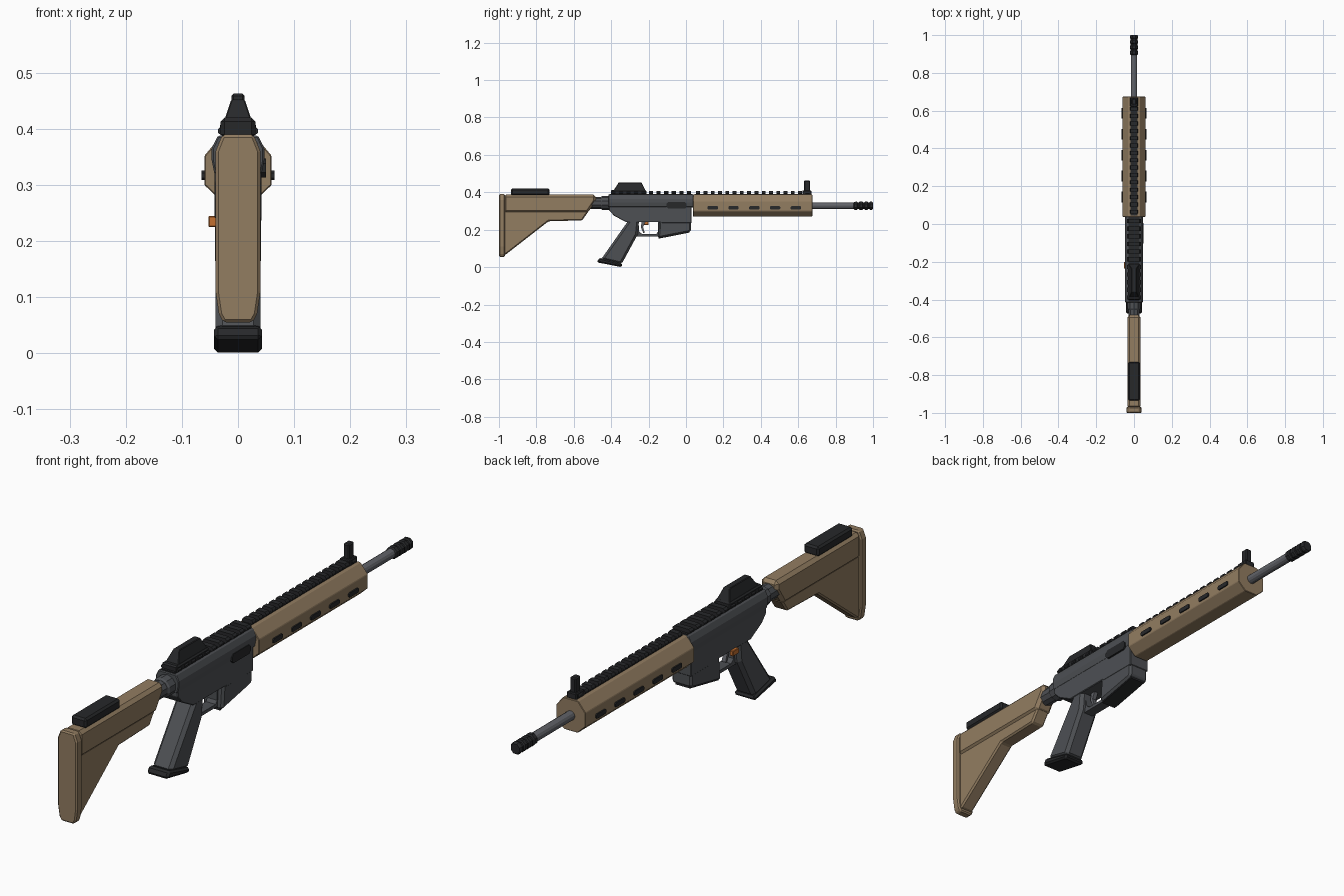
import bpy, bmesh, math
from mathutils import Vector

if "Cube" in bpy.data.objects:
    bpy.data.objects.remove(bpy.data.objects["Cube"])


def mat(name, r, g, b):
    m = bpy.data.materials.new(name)
    m.diffuse_color = (r, g, b, 1)
    m.use_nodes = True
    m.node_tree.nodes["Principled BSDF"].inputs["Base Color"].default_value = m.diffuse_color
    return m


TAN = mat("tan", 0.29, 0.205, 0.12)
GREY = mat("dark_grey", 0.075, 0.08, 0.088)
STEEL = mat("steel", 0.12, 0.125, 0.14)
BLACK = mat("black", 0.02, 0.021, 0.023)
ORANGE = mat("orange", 0.55, 0.16, 0.03)


def finish(name, bm, material, bevel=0):
    bmesh.ops.recalc_face_normals(bm, faces=bm.faces)
    me = bpy.data.meshes.new(name)
    bm.to_mesh(me)
    bm.free()
    me.materials.append(material)
    ob = bpy.data.objects.new(name, me)
    bpy.context.collection.objects.link(ob)
    if bevel:
        b = ob.modifiers.new("bevel", "BEVEL")
        b.width, b.segments, b.limit_method = bevel, 1, "ANGLE"
        b.angle_limit = math.radians(35)
    return ob


def extrude(bm, pts, move):
    f = bm.faces.new([bm.verts.new(p) for p in pts])
    new = bmesh.ops.extrude_face_region(bm, geom=[f])["geom"]
    bmesh.ops.translate(bm, vec=Vector(move), verts=[v for v in new if isinstance(v, bmesh.types.BMVert)])


def side(name, yz, x0, x1, material, bevel=0):
    """Side profile (y, z) extruded across x."""
    bm = bmesh.new()
    extrude(bm, [(x0, y, z) for y, z in yz], (x1 - x0, 0, 0))
    return finish(name, bm, material, bevel)


def section(name, half, y0, y1, material, bevel=0):
    """Mirrored cross-section (x, z) extruded along y."""
    bm = bmesh.new()
    ring = half + [(-x, z) for x, z in reversed(half)]
    extrude(bm, [(x, y0, z) for x, z in ring], (0, y1 - y0, 0))
    return finish(name, bm, material, bevel)


def lathe(name, prof, zc, sides, material):
    """Profile of (y, radius) turned about the bore axis."""
    bm = bmesh.new()
    rings = []
    for y, r in prof:
        rings.append([bm.verts.new((r * math.cos(a), y, zc + r * math.sin(a)))
                      for a in [2 * math.pi * (i + 0.5) / sides for i in range(sides)]])
    for a, b in zip(rings, rings[1:]):
        for i in range(sides):
            j = (i + 1) % sides
            bm.faces.new((a[i], a[j], b[j], b[i]))
    bm.faces.new(rings[0])
    bm.faces.new(rings[-1])
    return finish(name, bm, material)


def rect(y0, y1, z0, z1):
    return [(y0, z0), (y1, z0), (y1, z1), (y0, z1)]


def slot(yc, zc, w, h, c):
    """Rectangle with cut corners."""
    return [(yc + sx * (w - dx), zc + sz * (h - dz)) for sx, sz, dx, dz in
            [(-1, -1, 0, c), (-1, -1, c, 0), (1, -1, c, 0), (1, -1, 0, c),
             (1, 1, 0, c), (1, 1, c, 0), (-1, 1, c, 0), (-1, 1, 0, c)]]


def rail(name, y0, y1, hw, pitch):
    """Low base with repeated chamfered teeth."""
    bm = bmesh.new()
    w = hw * 0.8
    extrude(bm, [(-w, y0, 0.38), (w, y0, 0.38), (w, y0, 0.392), (-w, y0, 0.392)], (0, y1 - y0, 0))
    n = int((y1 - y0) / pitch)
    for i in range(n):
        y = y0 + (i + 0.25) * (y1 - y0) / n
        half = [(w, 0.388), (hw, 0.393), (hw, 0.399), (w, 0.406)]
        ring = half + [(-x, z) for x, z in reversed(half)]
        extrude(bm, [(x, y, z) for x, z in ring], (0, pitch * 0.55, 0))
    return finish(name, bm, BLACK)


# Stock: butt plate, upper body, thinner triangular web, cheek pad
section("butt_plate", [(0.026, 0.055), (0.034, 0.07), (0.04, 0.11), (0.04, 0.36), (0.028, 0.39)],
        -1.0, -0.968, TAN, 0.005)
side("stock_body", [(-0.975, 0.29), (-0.525, 0.29), (-0.482, 0.355), (-0.482, 0.387), (-0.975, 0.387)],
     -0.035, 0.035, TAN, 0.012)
side("stock_web", [(-0.975, 0.065), (-0.96, 0.07), (-0.735, 0.245), (-0.555, 0.25), (-0.52, 0.30), (-0.975, 0.30)],
     -0.028, 0.028, TAN, 0.006)
side("cheek_pad", rect(-0.935, -0.73, 0.383, 0.42), -0.031, 0.031, BLACK, 0.007)

# Buffer tube and collar
lathe("buffer_tube", [(-0.53, 0.031), (-0.40, 0.031)], 0.343, 10, GREY)
lathe("tube_collar", [(-0.455, 0.032), (-0.448, 0.037), (-0.41, 0.037)], 0.343, 10, GREY)

# Receiver
section("upper_receiver", [(0.042, 0.32), (0.047, 0.345), (0.047, 0.365), (0.036, 0.388)],
        -0.415, 0.04, GREY, 0.003)
side("lower_receiver", [(-0.412, 0.34), (-0.412, 0.305), (-0.385, 0.275), (-0.32, 0.24), (-0.13, 0.24),
                        (-0.13, 0.235), (0.03, 0.235), (0.03, 0.34)], -0.042, 0.042, GREY, 0.004)
side("magazine_well", [(-0.15, 0.155), (0.02, 0.188), (0.028, 0.20), (0.028, 0.27), (-0.14, 0.27)],
     -0.041, 0.041, GREY, 0.008)
side("magazine_well_base", [(-0.147, 0.152), (0.02, 0.185), (0.02, 0.195), (-0.147, 0.162)],
     -0.03, 0.03, BLACK)
side("ejection_port", slot(-0.05, 0.33, 0.054, 0.017, 0.009), 0.03, 0.0495, BLACK)
side("safety_lever", rect(-0.235, -0.2, 0.225, 0.245), -0.053, -0.038, ORANGE, 0.002)

# Trigger group
side("trigger_guard", [(-0.29, 0.25), (-0.29, 0.165), (-0.14, 0.165), (-0.14, 0.25), (-0.15, 0.25),
                       (-0.15, 0.188), (-0.16, 0.177), (-0.235, 0.177), (-0.25, 0.19), (-0.255, 0.25)],
     -0.02, 0.02, GREY)
side("trigger", [(-0.235, 0.25), (-0.242, 0.215), (-0.228, 0.182), (-0.22, 0.184), (-0.23, 0.215), (-0.212, 0.25)],
     -0.008, 0.008, STEEL)

# Pistol grip and its cap
side("pistol_grip", [(-0.455, 0.04), (-0.345, 0.015), (-0.258, 0.175), (-0.25, 0.26), (-0.30, 0.26), (-0.325, 0.225)],
     -0.04, 0.04, GREY, 0.012)
side("grip_cap", [(-0.478, 0.026), (-0.345, 0.0), (-0.338, 0.018), (-0.462, 0.05)], -0.043, 0.043, BLACK, 0.007)

# Octagonal handguard with side vents
section("handguard", [(0.028, 0.27), (0.06, 0.30), (0.06, 0.352), (0.03, 0.388)], 0.037, 0.675, TAN, 0.002)
for i in range(5):
    for s, label in ((1, "right"), (-1, "left")):
        side(f"vent_{label}_{i + 1}", slot(0.143 + 0.111 * i, 0.317, 0.028, 0.0085, 0.004),
             s * 0.05, s * 0.065, BLACK)

# Rails
rail("receiver_rail", -0.41, 0.035, 0.036, 0.04)
rail("handguard_rail", 0.045, 0.668, 0.022, 0.037)

# Rear optic: base plus tapered hood
side("optic_base", rect(-0.402, -0.212, 0.386, 0.412), -0.032, 0.032, BLACK, 0.005)
bm = bmesh.new()
lo = [(x, y, 0.408) for x, y in ((-0.027, -0.388), (0.027, -0.388), (0.027, -0.215), (-0.027, -0.215))]
hi = [(x, y, 0.452) for x, y in ((-0.012, -0.36), (0.012, -0.36), (0.012, -0.238), (-0.012, -0.238))]
a, b = [[bm.verts.new(p) for p in ring] for ring in (lo, hi)]
bm.faces.new(a)
bm.faces.new(b)
for i in range(4):
    j = (i + 1) % 4
    bm.faces.new((a[i], a[j], b[j], b[i]))
finish("optic_hood", bm, BLACK, 0.002)

# Front sight
side("front_sight", rect(0.632, 0.664, 0.39, 0.463), -0.012, 0.012, BLACK, 0.004)
side("front_sight_base", rect(0.622, 0.67, 0.386, 0.41), -0.02, 0.02, BLACK, 0.003)

# Barrel and ribbed muzzle device
lathe("barrel", [(0.60, 0.0175), (0.92, 0.0175)], 0.328, 12, STEEL)
prof = [(0.895, 0.018), (0.9, 0.023)]
for i in range(3):
    y = 0.915 + i * 0.028
    prof += [(y, 0.0235), (y + 0.004, 0.019), (y + 0.010, 0.019), (y + 0.014, 0.0235)]
prof += [(0.994, 0.0235), (1.0, 0.019)]
lathe("muzzle_device", prof, 0.328, 8, BLACK)
